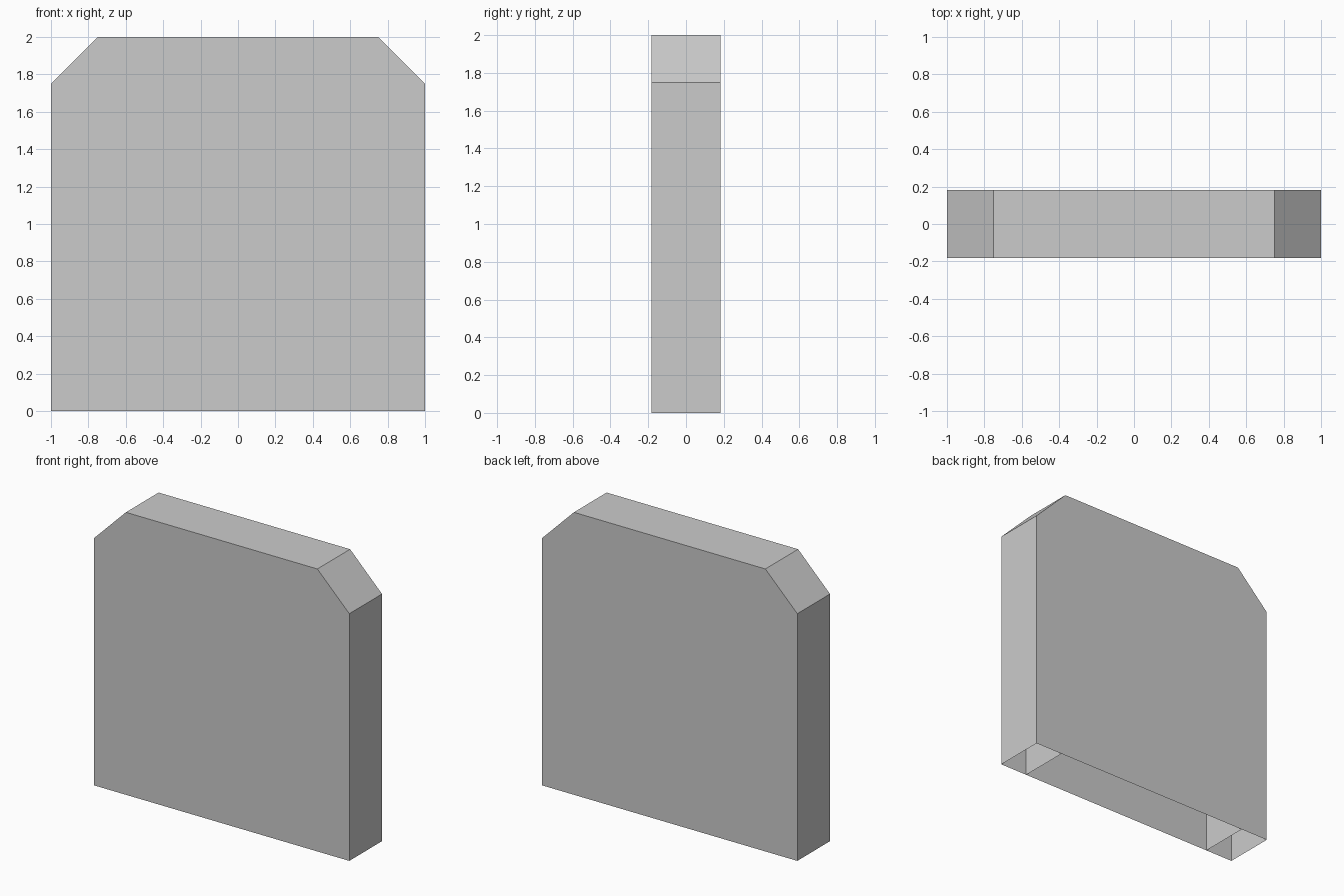
import bpy, bmesh

if "Cube" in bpy.data.objects:
    bpy.data.objects.remove(bpy.data.objects["Cube"])

HALF_DEPTH = 0.183


def arch_profile(half_width, height, cut):
    """Open outline of a chamfered arch, from left foot to right foot."""
    right = [(half_width - cut, height), (half_width, height - cut), (half_width, 0)]
    left = [(-x, z) for x, z in reversed(right)]
    return left + right


def arch_sheet(name, profile, closed):
    """Sweep an outline through the depth, optionally closing front and back."""
    bm = bmesh.new()
    front = [bm.verts.new((x, -HALF_DEPTH, z)) for x, z in profile]
    back = [bm.verts.new((x, HALF_DEPTH, z)) for x, z in profile]
    for i in range(len(profile) - 1):
        bm.faces.new((front[i], back[i], back[i + 1], front[i + 1]))
    if closed:
        bm.faces.new(front)
        bm.faces.new(back[::-1])
        bmesh.ops.recalc_face_normals(bm, faces=bm.faces)
    else:
        bmesh.ops.reverse_faces(bm, faces=bm.faces)
    mesh = bpy.data.meshes.new(name)
    bm.to_mesh(mesh)
    bm.free()
    obj = bpy.data.objects.new(name, mesh)
    bpy.context.collection.objects.link(obj)
    return obj


# Outer shell with front and back panels, open underneath
arch_sheet("outer_shell", arch_profile(1.0, 2.0, 0.25), True)

# Inner lining of the doorway, parallel to the shell
arch_sheet("inner_lining", arch_profile(0.783, 1.783, 0.122), False)
